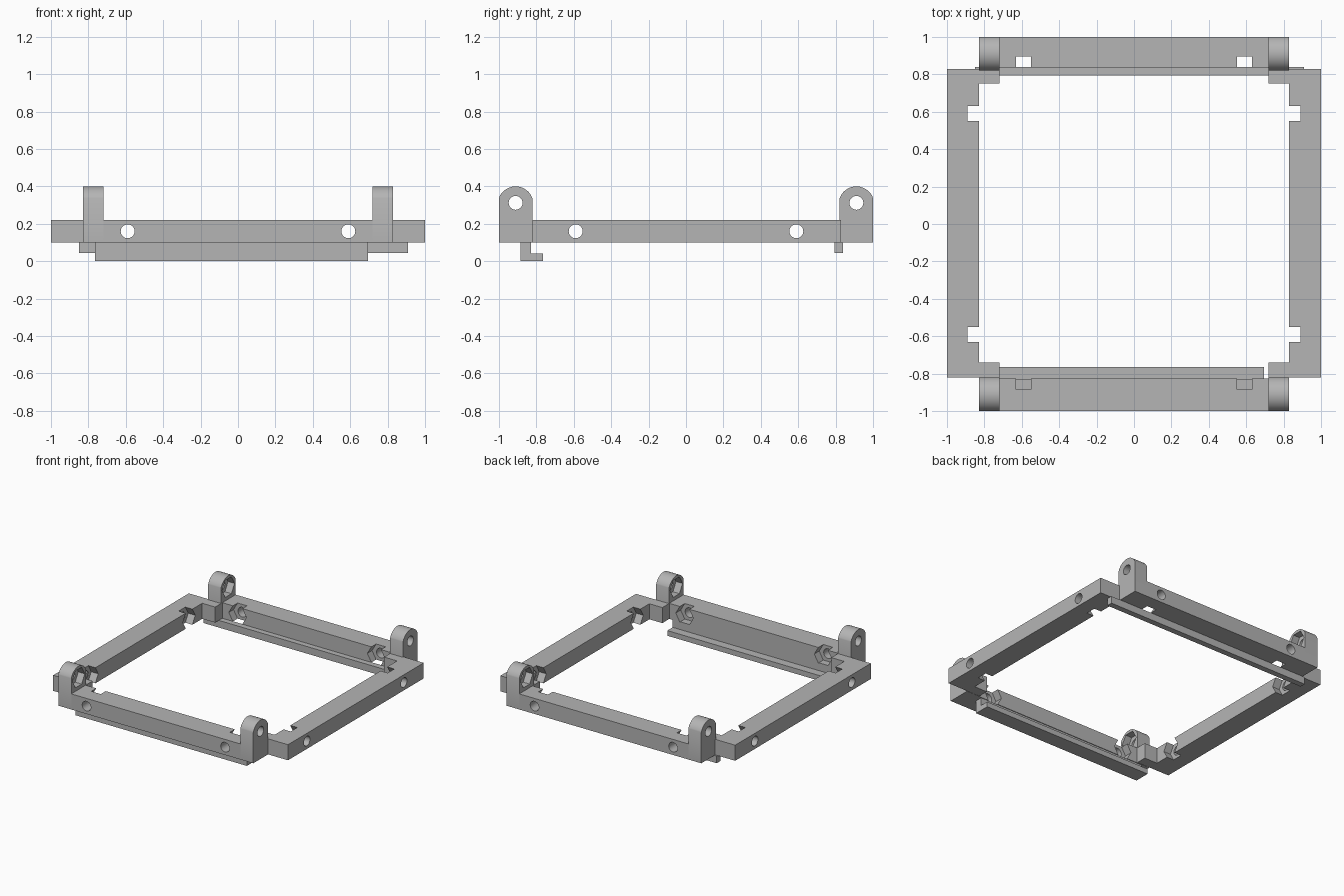
import bpy
import bmesh
from math import pi, cos, sin, asin, radians

cube = bpy.data.objects.get("Cube")
if cube:
    bpy.data.objects.remove(cube, do_unlink=True)

GREY = (0.46, 0.46, 0.46, 1.0)
grey = bpy.data.materials.new("plain grey")
grey.use_nodes = True
grey.diffuse_color = GREY
grey.node_tree.nodes["Principled BSDF"].inputs["Base Color"].default_value = GREY

BOTTOM, TOP, MID = 0.10, 0.22, 0.16
HOLE_R, NUT_R = 0.037, 0.075
BOLT = 0.59


def prism(name, points, axis, start, end):
    """Extrude a closed 2D outline along an axis."""
    place = {"x": lambda u, v, w: (w, u, v),
             "y": lambda u, v, w: (u, w, v),
             "z": lambda u, v, w: (u, v, w)}[axis]
    bm = bmesh.new()
    face = bm.faces.new([bm.verts.new(place(u, v, start)) for u, v in points])
    ext = bmesh.ops.extrude_face_region(bm, geom=[face])
    verts = [g for g in ext["geom"] if isinstance(g, bmesh.types.BMVert)]
    bmesh.ops.translate(bm, verts=verts, vec=place(0, 0, end - start))
    bmesh.ops.recalc_face_normals(bm, faces=bm.faces)
    mesh = bpy.data.meshes.new(name)
    bm.to_mesh(mesh)
    bm.free()
    mesh.materials.append(grey)
    obj = bpy.data.objects.new(name, mesh)
    bpy.context.collection.objects.link(obj)
    return obj


def rect(u0, u1, v0, v1):
    return [(u0, v0), (u1, v0), (u1, v1), (u0, v1)]


def ring(u, v, r, n):
    return [(u + r * cos(2 * pi * i / n), v + r * sin(2 * pi * i / n)) for i in range(n)]


def cut(obj, cutters):
    """Subtract the cutters, keep the result and discard them."""
    for c in cutters:
        c.hide_render = True
        mod = obj.modifiers.new("cut", "BOOLEAN")
        mod.operation, mod.solver, mod.object = "DIFFERENCE", "EXACT", c
    bpy.context.view_layer.update()
    deps = bpy.context.evaluated_depsgraph_get()
    mesh = bpy.data.meshes.new_from_object(obj.evaluated_get(deps))
    obj.modifiers.clear()
    obj.data = mesh
    for c in cutters:
        bpy.data.objects.remove(c, do_unlink=True)


def bolt(u, v, axis, outer, inner, nut_floor):
    """Round bolt hole with a hexagonal nut pocket open on the inner side."""
    out = 0.02 if outer > inner else -0.02
    return [prism("hole_cutter", ring(u, v, HOLE_R, 40), axis, outer + out, inner - out),
            prism("nut_cutter", ring(u, v, NUT_R, 6), axis, nut_floor, inner - out)]


# Front and back rails
for name, outer, inner, floor in (("front_rail", -1.0, -0.825, -0.885),
                                  ("back_rail", 1.0, 0.838, 0.895)):
    rail = prism(name, rect(-0.72, 0.72, BOTTOM, TOP), "y", outer, inner)
    cut(rail, [c for x in (-BOLT, BOLT) for c in bolt(x, MID, "y", outer, inner, floor)])

# Side rails with inward corner blocks
for name, s in (("left_rail", 1), ("right_rail", -1)):
    outline = [(1, -0.82), (1, 0.83), (0.72, 0.83), (0.72, 0.75),
               (0.83, 0.75), (0.83, -0.74), (0.72, -0.74), (0.72, -0.82)]
    rail = prism(name, [(s * x, y) for x, y in outline], "z", BOTTOM, TOP)
    cut(rail, [c for y in (-BOLT, BOLT)
               for c in bolt(y, MID, "x", s, s * 0.83, s * 0.89)])

# Round-topped hinge lugs at the four corners
ARC_R, HALF, ARC_Z = 0.095, 0.089, 0.305
for yname, cy in (("front", -0.911), ("back", 0.911)):
    for xname, s in (("left", 1), ("right", -1)):
        a = asin(HALF / ARC_R)
        arc = [(cy + ARC_R * sin(a - 2 * a * i / 28), ARC_Z + ARC_R * cos(a - 2 * a * i / 28))
               for i in range(29)]
        lug = prism(f"{yname}_{xname}_lug",
                    [(cy - HALF, BOTTOM), (cy + HALF, BOTTOM)] + arc,
                    "x", s * 0.72, s * 0.83)
        cut(lug, bolt(cy, 0.312, "x", s * 0.83, s * 0.72, s * 0.775))
        bpy.ops.object.select_all(action="DESELECT")
        lug.select_set(True)
        bpy.context.view_layer.objects.active = lug
        bpy.ops.object.shade_smooth_by_angle(angle=radians(30))

# Hooked lip under the front rail, plain lip under the back rail
prism("front_lip", [(-0.885, 0), (-0.765, 0), (-0.765, 0.04), (-0.83, 0.04),
                    (-0.83, BOTTOM), (-0.885, BOTTOM)], "x", -0.765, 0.695)
prism("back_lip", rect(0.795, 0.84, 0.045, BOTTOM), "x", -0.85, 0.91)
